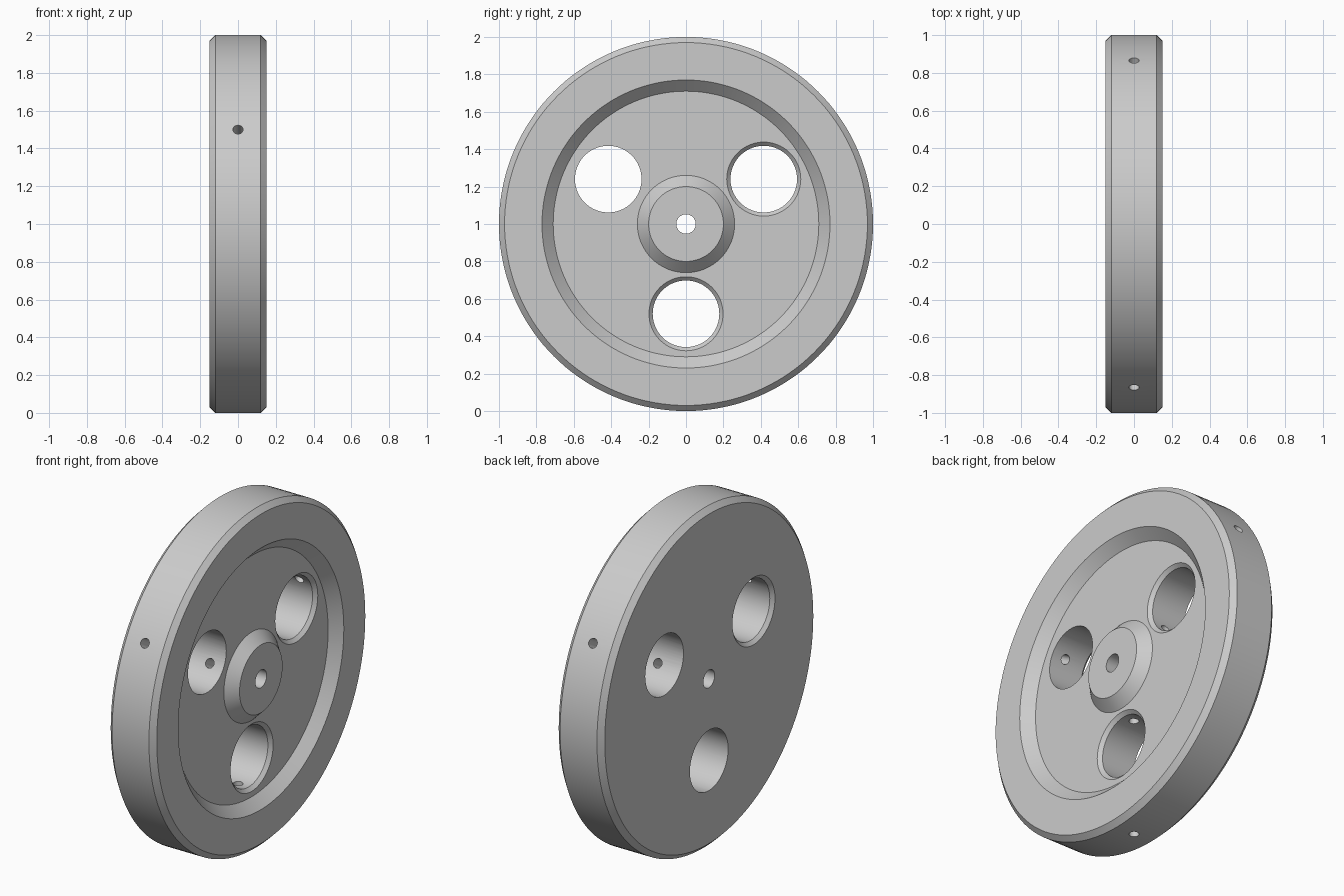
import bpy, bmesh
from math import pi, radians, sin, cos
from mathutils import Matrix

cube = bpy.data.objects.get("Cube")
if cube:
    bpy.data.objects.remove(cube)

grey = bpy.data.materials.new("machined grey")
grey.use_nodes = True
colour = (0.6, 0.6, 0.6, 1)
grey.diffuse_color = colour
grey.node_tree.nodes["Principled BSDF"].inputs["Base Color"].default_value = colour


def lathe(name, profile, steps, matrix, ring=False):
    """Turn (x, radius) points about the X axis, then place the result."""
    bm = bmesh.new()
    verts = [bm.verts.new((x, 0, r)) for x, r in profile]
    edges = [bm.edges.new(pair) for pair in zip(verts, verts[1:])]
    if ring:
        edges.append(bm.edges.new((verts[-1], verts[0])))
    bmesh.ops.spin(bm, geom=verts + edges, cent=(0, 0, 0), axis=(1, 0, 0),
                   angle=2 * pi, steps=steps, use_merge=True)
    bmesh.ops.remove_doubles(bm, verts=bm.verts, dist=0.0001)
    bmesh.ops.recalc_face_normals(bm, faces=bm.faces)
    bm.transform(matrix)
    mesh = bpy.data.meshes.new(name)
    bm.to_mesh(mesh)
    bm.free()
    mesh.materials.append(grey)
    obj = bpy.data.objects.new(name, mesh)
    bpy.context.collection.objects.link(obj)
    return obj


def cut(target, cutter):
    """Subtract the cutter and remove it."""
    mod = target.modifiers.new("cut", "BOOLEAN")
    mod.operation = "DIFFERENCE"
    mod.solver = "EXACT"
    mod.object = cutter
    bpy.ops.object.modifier_apply(modifier=mod.name)
    bpy.data.objects.remove(cutter)


HALF, FLOOR, HOLE = 0.15, 0.09, 0.178

# Wheel body: bore, hub, recess, rim and bevelled tread
wheel = lathe("wheel", [
    (-HALF, 0.052), (HALF, 0.052), (HALF, 0.20), (FLOOR, 0.26),
    (FLOOR, 0.71), (HALF, 0.77), (HALF, 0.97), (0.12, 1.0),
    (-0.12, 1.0), (-HALF, 0.97)], 144, Matrix.Translation((0, 0, 1)), ring=True)
bpy.context.view_layer.objects.active = wheel
wheel.select_set(True)

for degrees in (30, 150, 270):
    a = radians(degrees)
    # Large web hole, countersunk on one side only
    place = Matrix.Translation((0, 0.48 * cos(a), 1 + 0.48 * sin(a)))
    side, face = (-1, HALF) if degrees == 150 else (1, FLOOR)
    hole = [(-0.3, 0), (-0.3, HOLE), (face - 0.02, HOLE),
            (face + 0.01, HOLE + 0.03), (0.3, HOLE + 0.03), (0.3, 0)]
    cut(wheel, lathe("web_hole_cutter", [(side * x, r) for x, r in hole], 64, place))

    # Small radial drilling from the tread to the bore
    turn = (Matrix.Translation((0, 0, 1)) @ Matrix.Rotation(a, 4, "X")
            @ Matrix.Rotation(pi / 2, 4, "Z"))
    drill = [(0.02, 0), (0.02, 0.027), (1.1, 0.027), (1.1, 0)]
    cut(wheel, lathe("drill_cutter", drill, 24, turn))

bpy.ops.object.shade_smooth_by_angle(angle=radians(30))
